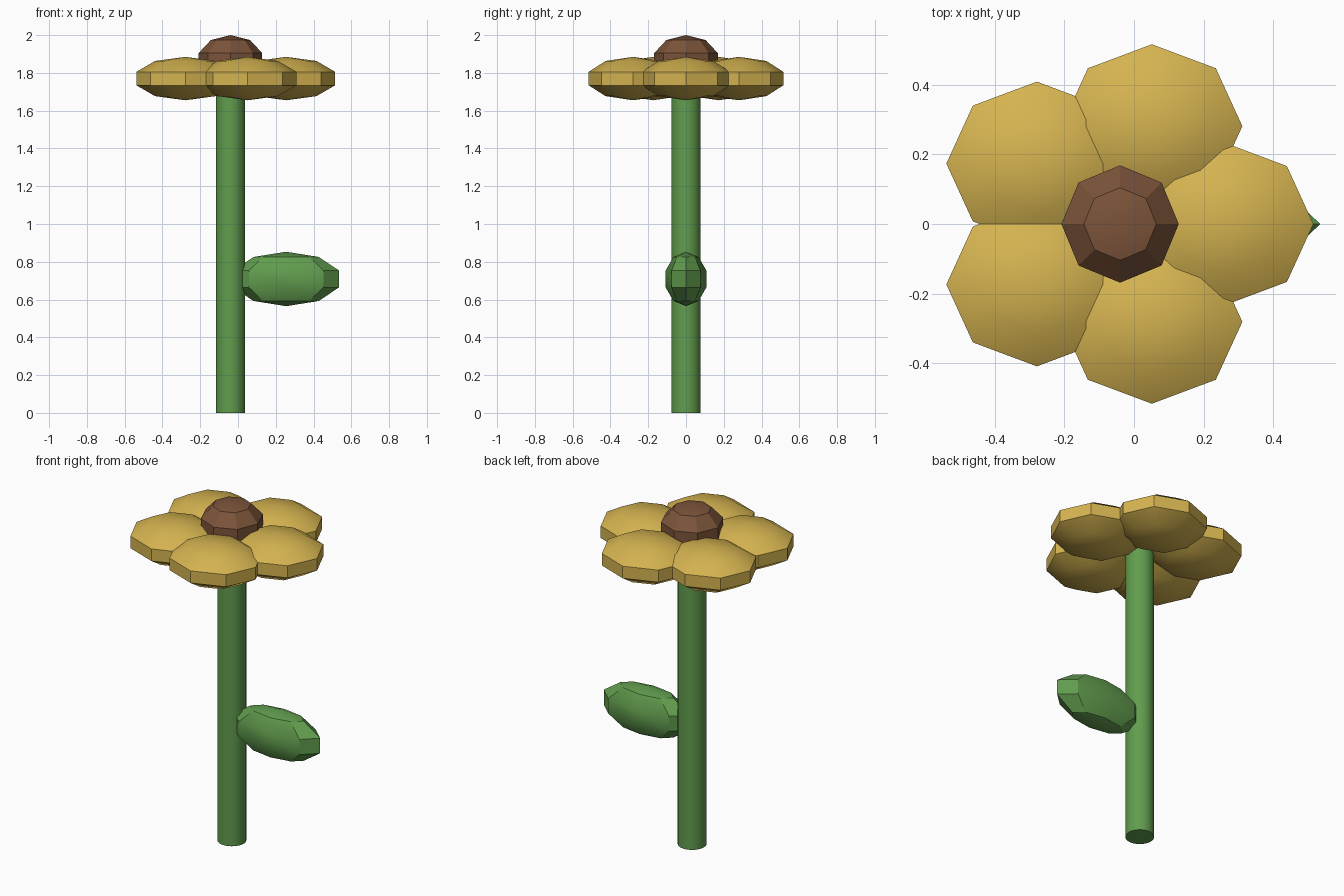
import bpy
import math

cube = bpy.data.objects.get("Cube")
if cube:
    bpy.data.objects.remove(cube, do_unlink=True)


def material(name, rgb):
    m = bpy.data.materials.new(name)
    m.use_nodes = True
    m.diffuse_color = (*rgb, 1)
    for n in m.node_tree.nodes:
        if n.type == 'BSDF_PRINCIPLED':
            n.inputs["Base Color"].default_value = (*rgb, 1)
            n.inputs["Roughness"].default_value = 0.8
    return m


yellow = material("petal yellow", (0.66, 0.45, 0.08))
green = material("leaf green", (0.12, 0.335, 0.075))
brown = material("seed brown", (0.20, 0.088, 0.042))


def finish(name, mat, scale=(1, 1, 1)):
    """Name, colour and scale the new primitive, then shade it with sharp edges kept."""
    ob = bpy.context.object
    ob.name = ob.data.name = name
    ob.scale = scale
    bpy.ops.object.transform_apply(location=False, rotation=False, scale=True)
    bpy.ops.object.shade_smooth_by_angle(angle=math.radians(30))
    ob.data.materials.append(mat)
    return ob


def blob(name, centre, radii, mat):
    """Squashed low-poly sphere with an upright band around its middle."""
    bpy.ops.mesh.primitive_uv_sphere_add(segments=8, ring_count=5, radius=1, location=centre)
    return finish(name, mat, radii)


AXIS_X = -0.04       # stem axis
STEM_HEIGHT = 1.77

# Stem
bpy.ops.mesh.primitive_cylinder_add(vertices=32, radius=0.077, depth=STEM_HEIGHT,
                                    location=(AXIS_X, 0, STEM_HEIGHT / 2))
finish("stem", green)

# Leaf on the left side of the stem
blob("leaf", (0.255, 0, 0.709), (0.294, 0.1135, 0.144), green)

# Five petals in a ring, all lying the same way round
for i in range(5):
    a = math.tau * i / 5
    blob(f"petal_{i + 1}",
         (AXIS_X + 0.295 * math.cos(a), 0.295 * math.sin(a), 1.77),
         (0.273, 0.247, 0.115), yellow)

# Seed head
blob("seed_head", (AXIS_X, 0, 1.8625), (0.177, 0.177, 0.1375), brown)
